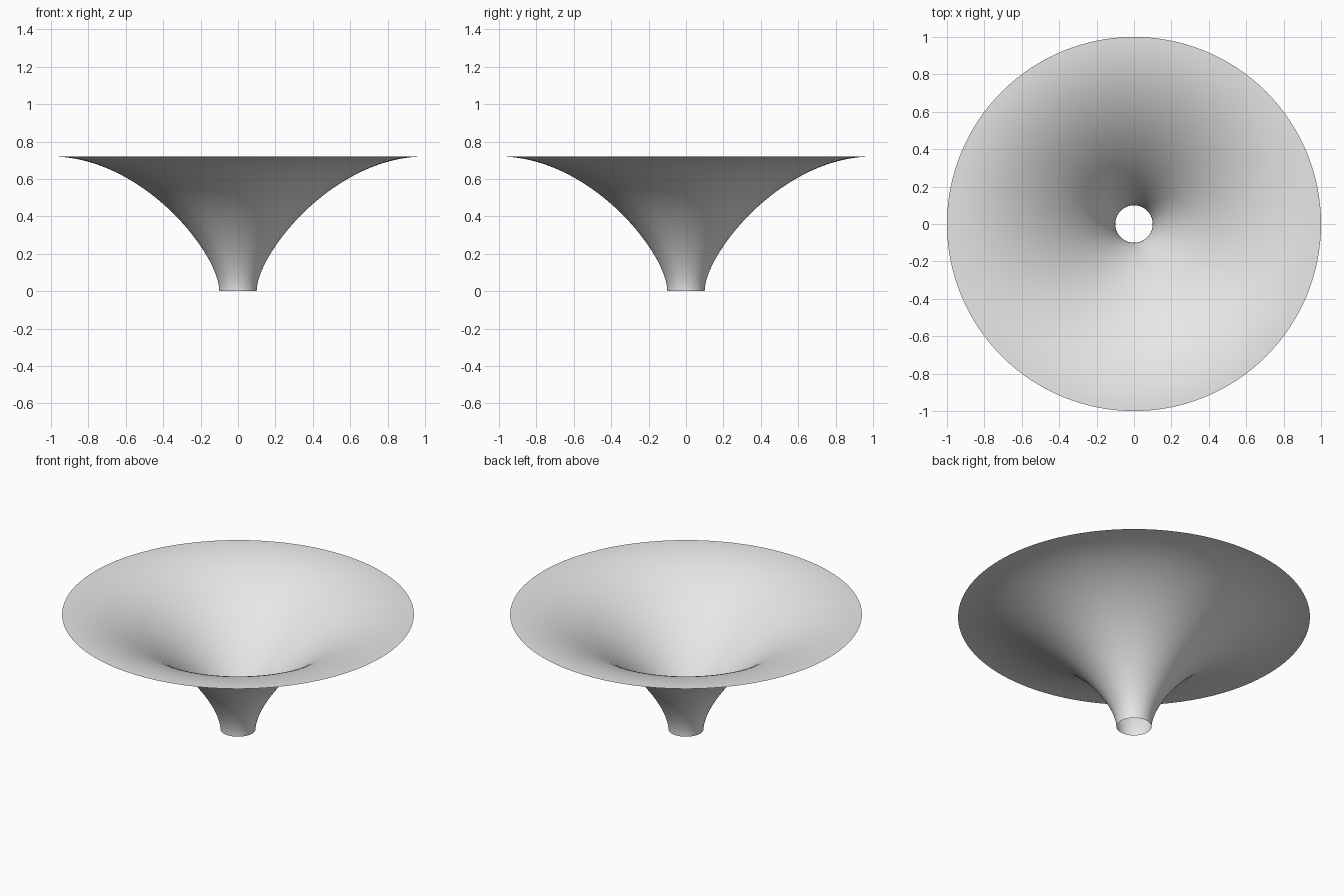
import bpy
import bmesh
import math
from mathutils import Vector
from mathutils.geometry import interpolate_bezier

cube = bpy.data.objects.get("Cube")
if cube:
    bpy.data.objects.remove(cube, do_unlink=True)

# Plain grey material
grey = bpy.data.materials.new("light_grey")
grey.use_nodes = True
color = (0.8, 0.8, 0.8, 1)
grey.diffuse_color = color
grey.node_tree.nodes["Principled BSDF"].inputs["Base Color"].default_value = color

# Flared profile: vertical at the neck, horizontal at the rim
profile = interpolate_bezier(
    Vector((0.1, 0, 0)), Vector((0.1, 0, 0.2)),
    Vector((0.51, 0, 0.72)), Vector((1, 0, 0.72)), 48)

# Open funnel shell, spun around the vertical axis
bm = bmesh.new()
verts = [bm.verts.new(p) for p in profile]
edges = [bm.edges.new(pair) for pair in zip(verts, verts[1:])]
bmesh.ops.spin(bm, geom=verts + edges, cent=(0, 0, 0), axis=(0, 0, 1),
               angle=math.tau, steps=128, use_merge=True)
bmesh.ops.remove_doubles(bm, verts=bm.verts, dist=0.0001)

# Face the inside of the bowl upward
for face in bm.faces:
    face.normal_update()
    if face.normal.z < 0:
        face.normal_flip()
    face.smooth = True

mesh = bpy.data.meshes.new("funnel")
bm.to_mesh(mesh)
bm.free()
mesh.materials.append(grey)
funnel = bpy.data.objects.new("funnel", mesh)
bpy.context.collection.objects.link(funnel)
